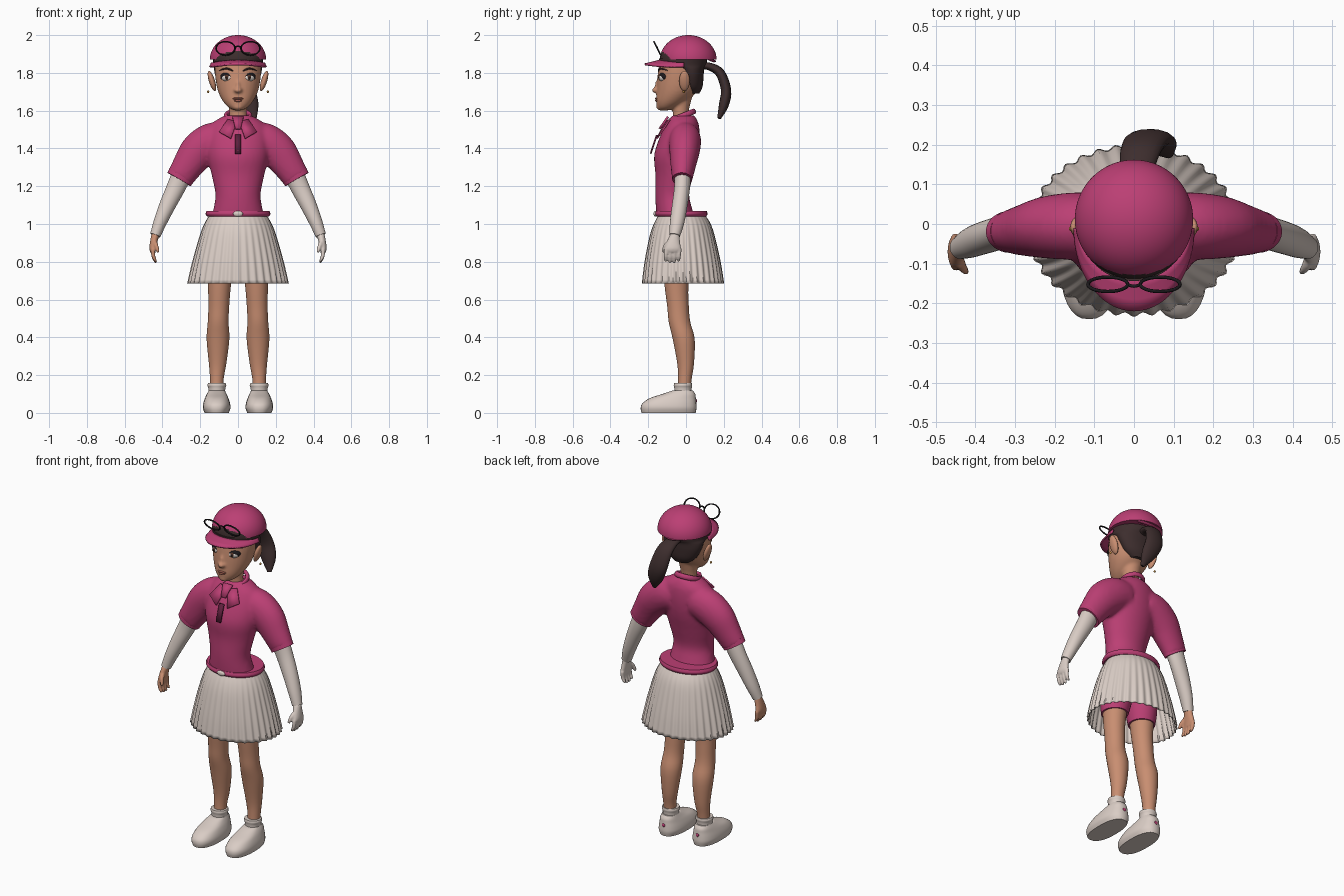
import bpy, bmesh, math
from mathutils import Vector, Matrix

if "Cube" in bpy.data.objects:
    bpy.data.objects.remove(bpy.data.objects["Cube"], do_unlink=True)


def material(name, r, g, b):
    m = bpy.data.materials.new(name)
    m.use_nodes = True
    m.diffuse_color = (r, g, b, 1)
    m.node_tree.nodes["Principled BSDF"].inputs["Base Color"].default_value = (r, g, b, 1)
    return m


PINK = material("raspberry", .5, .05, .175)
MAROON = material("dark raspberry", .11, .014, .045)
CREAM = material("cream", .70, .61, .56)
SKIN = material("skin", .58, .27, .165)
HAIR = material("dark brown hair", .047, .027, .027)
BLACK = material("black", .012, .01, .012)
WHITE = material("eye white", .75, .7, .66)
IRIS = material("brown iris", .09, .035, .02)
LIP = material("lip", .37, .12, .085)
GOLD = material("gold", .5, .25, .05)


def resample(rings, steps):
    """Catmull-Rom interpolation of ring centres and radii."""
    out = []
    r = [Vector(q) for q in rings]
    for i in range(len(r) - 1):
        a, b, c, d = r[max(i - 1, 0)], r[i], r[i + 1], r[min(i + 2, len(r) - 1)]
        for k in range(steps):
            t = k / steps
            out.append(b + (c - a) * (t / 2) + (a * 2 - b * 5 + c * 4 - d) * (t * t / 2)
                       + (b * 3 - a - c * 3 + d) * (t ** 3 / 2))
    return out + [r[-1]]


def tube(bm, rings, ref=None, seg=32, steps=4, power=2, pleat=0, caps=(True, True)):
    """Loft of ellipses (x, y, z, rx, ry); ref bends the rings to follow the path."""
    pts = resample(rings, steps)
    loops = []
    for i, p in enumerate(pts):
        u, v = Vector((1, 0, 0)), Vector((0, 1, 0))
        if ref:
            t = (pts[min(i + 1, len(pts) - 1)] - pts[max(i - 1, 0)])
            t = Vector(t[:3]).normalized()
            if ref == "x":
                v = t.cross(u).normalized()
                u = v.cross(t)
            else:
                u = v.cross(t).normalized()
                v = t.cross(u)
        loop = []
        for k in range(seg):
            a = math.tau * k / seg
            c, s = math.cos(a), math.sin(a)
            f = 1 + pleat * i / len(pts) * math.cos(36 * a)
            c = math.copysign(abs(c) ** (2 / power), c) * f * max(p[3], .0005)
            s = math.copysign(abs(s) ** (2 / power), s) * f * max(p[4], .0005)
            loop.append(bm.verts.new(Vector(p[:3]) + u * c + v * s))
        loops.append(loop)
    for a, b in zip(loops, loops[1:]):
        for k in range(seg):
            n = (k + 1) % seg
            bm.faces.new((a[k], a[n], b[n], b[k]))
    for on, loop in zip(caps, (loops[0], loops[-1])):
        if on:
            bm.faces.new(loop)


def ball(bm, loc, radii, turn=0, axis="Z"):
    m = Matrix.Translation(loc) @ Matrix.Rotation(turn, 4, axis) @ Matrix.Diagonal((*radii, 1))
    bmesh.ops.create_uvsphere(bm, u_segments=24, v_segments=14, radius=1, matrix=m)


def finish(name, bm, *mats, fuse=0, thick=0, rule=None):
    bmesh.ops.recalc_face_normals(bm, faces=bm.faces)
    if rule:
        for f in bm.faces:
            f.material_index = int(rule(f.calc_center_median()))
    me = bpy.data.meshes.new(name)
    bm.to_mesh(me)
    bm.free()
    ob = bpy.data.objects.new(name, me)
    bpy.context.collection.objects.link(ob)
    for m in mats:
        me.materials.append(m)
    if fuse:
        r = ob.modifiers.new("fuse", "REMESH")
        r.mode, r.voxel_size, r.use_smooth_shade = "VOXEL", fuse, True
        s = ob.modifiers.new("soften", "SMOOTH")
        s.factor, s.iterations = .5, 5
    if thick:
        ob.modifiers.new("thickness", "SOLIDIFY").thickness = thick
    bpy.ops.object.select_all(action="DESELECT")
    ob.select_set(True)
    bpy.context.view_layer.objects.active = ob
    bpy.ops.object.shade_smooth_by_angle(angle=math.radians(45))
    return ob


def single(name, mat, rings, **kw):
    bm = bmesh.new()
    tube(bm, rings, **kw)
    return finish(name, bm, mat)


def blob(name, mat, loc, radii, turn=0, axis="Z"):
    bm = bmesh.new()
    ball(bm, loc, radii, turn, axis)
    return finish(name, bm, mat)


def plate(name, mat, corners, thick):
    bm = bmesh.new()
    bm.faces.new([bm.verts.new(c) for c in corners])
    return finish(name, bm, mat, thick=thick)


def hoop(name, mat, loc, major, minor, scale, tilt):
    bpy.ops.mesh.primitive_torus_add(location=loc, rotation=(tilt, 0, 0), major_radius=major,
                                     minor_radius=minor, major_segments=40, minor_segments=10)
    ob = bpy.context.object
    ob.name, ob.scale = name, scale
    ob.data.materials.append(mat)
    bpy.ops.object.shade_smooth_by_angle(angle=math.radians(45))


# Shirt: torso and short sleeves fused together
bm = bmesh.new()
tube(bm, [(0, -.055, 1.04, .14, .1), (0, -.065, 1.09, .128, .095), (0, -.073, 1.16, .12, .09),
          (0, -.062, 1.26, .14, .1), (0, -.053, 1.36, .162, .116), (0, -.035, 1.45, .165, .108),
          (0, -.018, 1.53, .14, .085), (0, -.015, 1.575, .07, .06)])
for s in (1, -1):
    tube(bm, [(s * .07, -.005, 1.45, .09, .08), (s * .14, -.005, 1.435, .1, .085),
              (s * .21, -.008, 1.385, .098, .08), (s * .265, -.015, 1.31, .083, .067),
              (s * .31, -.02, 1.24, .072, .054)], ref="y")
finish("shirt", bm, PINK, fuse=.011)

# Collar, neck flaps and buttoned placket
hoop("collar", PINK, (0, -.018, 1.572), .064, .011, (1, 1, 1.4), math.radians(22))
for s, side in ((1, "left"), (-1, "right")):
    plate(side + "_collar_flap", PINK, [(s * .055, -.09, 1.555), (s * .1, -.132, 1.49),
          (s * .038, -.158, 1.455), (s * .006, -.108, 1.545)], .009)
plate("collar_knot", PINK, [(-.03, -.09, 1.565), (.03, -.09, 1.565),
                            (.014, -.135, 1.5), (-.014, -.135, 1.5)], .012)
plate("placket", MAROON, [(-.015, -.15, 1.47), (.015, -.15, 1.47),
                          (.015, -.183, 1.37), (-.015, -.183, 1.37)], .009)
for k in range(3):
    blob("placket_button", PINK, (0, -.161 - .011 * k, 1.45 - .032 * k), (.006, .004, .006))

# Belt, buckle and pleated skirt
single("belt", PINK, [(0, -.025, 1.04, .163, .132), (0, -.025, 1.053, .172, .139),
                      (0, -.025, 1.07, .166, .134)])
blob("buckle", CREAM, (0, -.162, 1.054), (.026, .01, .015))
bm = bmesh.new()
tube(bm, [(0, -.022, 1.05, .15, .122), (0, -.02, 1.0, .178, .15), (0, -.02, .93, .203, .172),
          (0, -.018, .8, .238, .198), (0, -.016, .685, .263, .213)],
     seg=216, pleat=.026, caps=(True, False))
finish("pleated_skirt", bm, CREAM, thick=.004)

for s, side in ((1, "left"), (-1, "right")):
    # Legs, shorts, socks and shoes
    single(side + "_leg", SKIN, [(s * .112, -.012, .1, .034, .034), (s * .112, -.006, .18, .036, .036),
           (s * .108, -.002, .26, .046, .044), (s * .106, -.012, .39, .06, .058),
           (s * .105, -.034, .48, .055, .057), (s * .102, -.042, .56, .055, .057),
           (s * .098, -.05, .68, .061, .064), (s * .09, -.045, .9, .08, .09)])
    single(side + "_shorts_leg", PINK, [(s * .096, -.05, .72, .074, .076), (s * .09, -.045, .8, .085, .09),
           (s * .08, -.04, .95, .09, .105)])
    single(side + "_sock", CREAM, [(s * .112, -.016, .09, .043, .044), (s * .112, -.016, .13, .045, .046),
           (s * .112, -.016, .145, .05, .049), (s * .112, -.016, .157, .047, .047)])
    single(side + "_shoe", CREAM, [(s * .113, -.092, 0, .064, .143), (s * .113, -.092, .025, .073, .148),
           (s * .113, -.088, .05, .071, .143), (s * .113, -.07, .078, .062, .122),
           (s * .113, -.038, .1, .052, .087), (s * .112, -.018, .118, .043, .055)], power=2.4)
    blob(side + "_heel_dot", PINK, (s * .113, .053, .065), (.01, .005, .01))

    # Arm covers, with one bare hand and one gloved hand
    single(side + "_sleeve_hem", PINK, [(s * .298, -.019, 1.26, .074, .055),
           (s * .312, -.02, 1.236, .071, .053)], ref="y")
    single(side + "_arm_cover", CREAM, [(s * .28, -.018, 1.3, .056, .046), (s * .325, -.02, 1.2, .05, .042),
           (s * .373, -.033, 1.1, .043, .041), (s * .412, -.047, 1.01, .035, .038),
           (s * .438, -.06, .94, .028, .029)], ref="y")
    bm = bmesh.new()
    tube(bm, [(s * .436, -.058, .95, .022, .024), (s * .445, -.066, .91, .02, .034),
              (s * .452, -.07, .87, .018, .043), (s * .45, -.07, .85, .014, .038)])
    for k in range(4):
        y = -.104 + .023 * k
        low = .79 + .008 * abs(k - 1.5)
        tube(bm, [(s * .45, y, .87, .012, .012), (s * .448, y - .003, .83, .011, .011),
                  (s * .434, y - .004, low, .007, .007)], ref="y", seg=12)
    tube(bm, [(s * .445, -.08, .91, .014, .014), (s * .433, -.108, .885, .012, .012),
              (s * .422, -.122, .85, .008, .008)], ref="y", seg=12)
    finish(side + "_hand", bm, CREAM if s > 0 else SKIN, fuse=.005)

    # Ears and earrings
    blob(side + "_ear", SKIN, (s * .138, -.008, 1.757), (.016, .028, .056), s * .3, "Y")
    blob(side + "_earring", GOLD, (s * .158, -.012, 1.7), (.006, .006, .007))

    # Eyes: lash line, white, iris and pupil; brow above
    turn = s * .4
    blob(side + "_lashes", BLACK, (s * .059, -.12, 1.78), (.037, .021, .024), turn)
    blob(side + "_eye", WHITE, (s * .058, -.123, 1.775), (.032, .021, .021), turn)
    blob(side + "_iris", IRIS, (s * .056, -.129, 1.776), (.017, .018, .018), turn)
    blob(side + "_pupil", BLACK, (s * .056, -.134, 1.776), (.009, .015, .01), turn)
    single(side + "_brow", HAIR, [(s * .025, -.146, 1.81, .003, .003), (s * .06, -.136, 1.823, .005, .006),
           (s * .1, -.098, 1.813, .002, .003)], ref="y", seg=10)

    # Glasses resting on the cap
    hoop(side + "_glasses_rim", BLACK, (s * .066, -.152, 1.93), .05, .0045, (1, .8, 1), math.radians(117))
single("glasses_bridge", BLACK, [(-.018, -.152, 1.932, .004, .004), (0, -.157, 1.942, .004, .004),
                                 (.018, -.152, 1.932, .004, .004)], ref="y", seg=10)

# Head, neck and nose fused together
bm = bmesh.new()
tube(bm, [(0, -.112, 1.602, .022, .026), (0, -.1, 1.617, .05, .052), (0, -.076, 1.65, .08, .082),
          (0, -.05, 1.7, .105, .106), (0, -.036, 1.76, .118, .117), (0, -.03, 1.82, .123, .116),
          (0, -.02, 1.88, .12, .114), (0, -.01, 1.92, .09, .09)])
tube(bm, [(0, -.022, 1.53, .056, .05), (0, -.028, 1.59, .046, .042), (0, -.02, 1.7, .06, .06)])
ball(bm, (0, -.155, 1.708), (.023, .026, .016))
ball(bm, (0, -.146, 1.735), (.012, .02, .035), -.2, "X")
ball(bm, (0, -.13, 1.622), (.032, .028, .022))
finish("head", bm, SKIN, fuse=.007)
blob("upper_lip", LIP, (0, -.15, 1.664), (.029, .014, .007))
blob("lower_lip", LIP, (0, -.149, 1.653), (.024, .015, .008))

# Hair and ponytail
single("hair", HAIR, [(0, .04, 1.69, .05, .03), (0, .035, 1.725, .09, .052), (0, .03, 1.78, .118, .063),
       (0, .018, 1.82, .127, .078), (0, -.014, 1.842, .13, .122), (0, -.016, 1.875, .133, .128)])
single("ponytail", HAIR, [(0, .07, 1.835, .035, .02), (.005, .12, 1.835, .04, .02),
       (.015, .18, 1.8, .05, .025), (.035, .212, 1.71, .055, .027), (.065, .2, 1.63, .045, .026),
       (.088, .175, 1.56, .012, .01)], ref="x", seg=16)

# Cap crown with the hair showing in the front opening
bm = bmesh.new()
arc = [math.radians(90 * k / 30) for k in range(31)]
tube(bm, [(0, .012, 1.87 + .13 * math.sin(a), .149 * math.cos(a), .15 * math.cos(a)) for a in arc],
     seg=120, steps=1)
finish("cap_crown", bm, PINK, HAIR,
       rule=lambda c: c.y < -.05 and (c.x / .115) ** 2 + ((c.z - 1.87) / .045) ** 2 < 1)

# Cap brim: a curved crescent around the front
bm = bmesh.new()
rows = []
for k in range(37):
    a = math.pi * k / 36
    c, s = math.cos(a), math.sin(a)
    rows.append([bm.verts.new((c * (.143 + .01 * t), -.01 - s * (.12 + .09 * t),
                               1.872 - .018 * c * c - .022 * t)) for t in (0, .33, .67, 1)])
for a, b in zip(rows, rows[1:]):
    for k in range(3):
        bm.faces.new((a[k], a[k + 1], b[k + 1], b[k]))
finish("cap_brim", bm, PINK, thick=.01)

# Strap across the back of the cap
single("cap_strap", PINK, [(-.08, .125, 1.872, .006, .012), (0, .148, 1.862, .006, .012),
                           (.08, .125, 1.872, .006, .012)], ref="y", seg=12)
